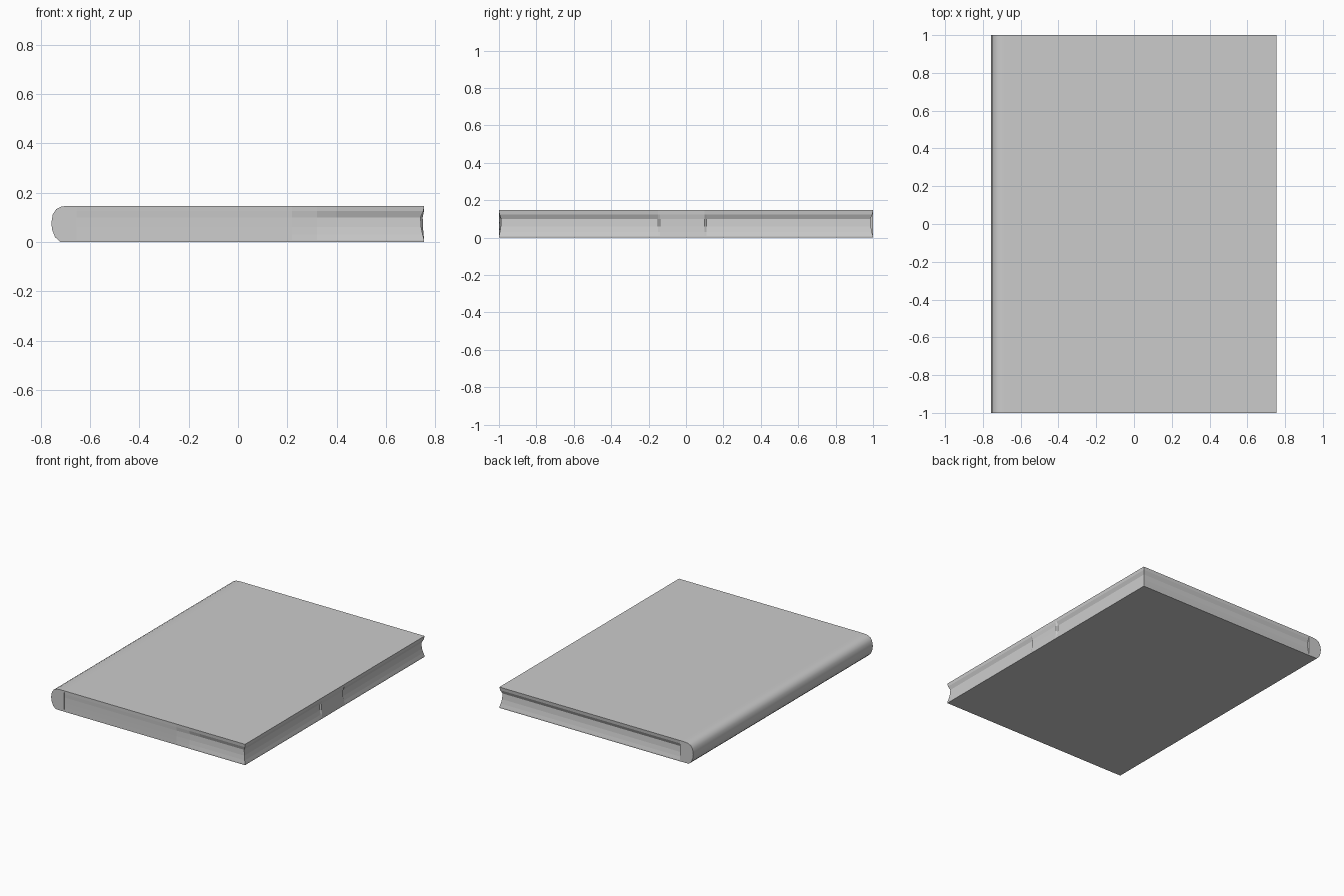
import bpy, bmesh

if "Cube" in bpy.data.objects:
    bpy.data.objects.remove(bpy.data.objects["Cube"])

H = 0.147          # closed thickness
HINGE = -0.655     # where the spine meets the page block


def finish(name, bm, angle=None):
    bmesh.ops.recalc_face_normals(bm, faces=bm.faces[:])
    mesh = bpy.data.meshes.new(name)
    bm.to_mesh(mesh)
    bm.free()
    obj = bpy.data.objects.new(name, mesh)
    bpy.context.collection.objects.link(obj)
    if angle:
        bpy.context.view_layer.objects.active = obj
        obj.select_set(True)
        bpy.ops.object.shade_smooth_by_angle(angle=angle)
        obj.select_set(False)
    return obj


# Page block with covers: stacked outlines, pulled inward between the boards
# outline point: x, y, inward amount along x, inward amount along y
outline = [
    (HINGE, 1, 0, 1), (0.755, 1, 1, 1),
    (0.755, 0.11, 1, 0), (0.755, 0.10, 0.4, 0),
    (0.755, -0.14, 0.4, 0), (0.755, -0.15, 1, 0),
    (0.755, -1, 1, 0.8), (0.40, -1, 0, 0.7),
    (0.32, -1, 0, 0.5), (0.22, -1, 0, 0.1), (HINGE, -1, 0, 0.1),
]
levels = [(0, 0), (0.008, 0), (0.03, 0.006), (0.06, 0.012),
          (0.10, 0.015), (0.125, 0.003), (H, 0)]
bm = bmesh.new()
rings = []
for z, inset in levels:
    rings.append([bm.verts.new((x - fx * inset,
                                y - fy * inset * (1 if y > 0 else -1), z))
                  for x, y, fx, fy in outline])
n = len(outline)
for low, high in zip(rings, rings[1:]):
    for i in range(n - 1):           # hinge side stays open against the spine
        bm.faces.new((low[i], low[i + 1], high[i + 1], high[i]))
bm.faces.new(rings[0])
bm.faces.new(rings[-1])
finish("covers_and_pages", bm)

# Rounded spine: profile run along the full height of the book
profile = [(HINGE, 0), (-0.722, 0.001), (-0.742, 0.020), (-0.754, 0.050),
           (-0.757, 0.078), (-0.751, 0.112), (-0.737, 0.133),
           (-0.715, 0.144), (-0.685, H), (HINGE, H)]
bm = bmesh.new()
face = bm.faces.new([bm.verts.new((x, -1, z)) for x, z in profile])
ext = bmesh.ops.extrude_face_region(bm, geom=[face], use_keep_orig=True)
verts = [v for v in ext["geom"] if isinstance(v, bmesh.types.BMVert)]
bmesh.ops.translate(bm, verts=verts, vec=(0, 2, 0))
finish("spine", bm, angle=0.6)
